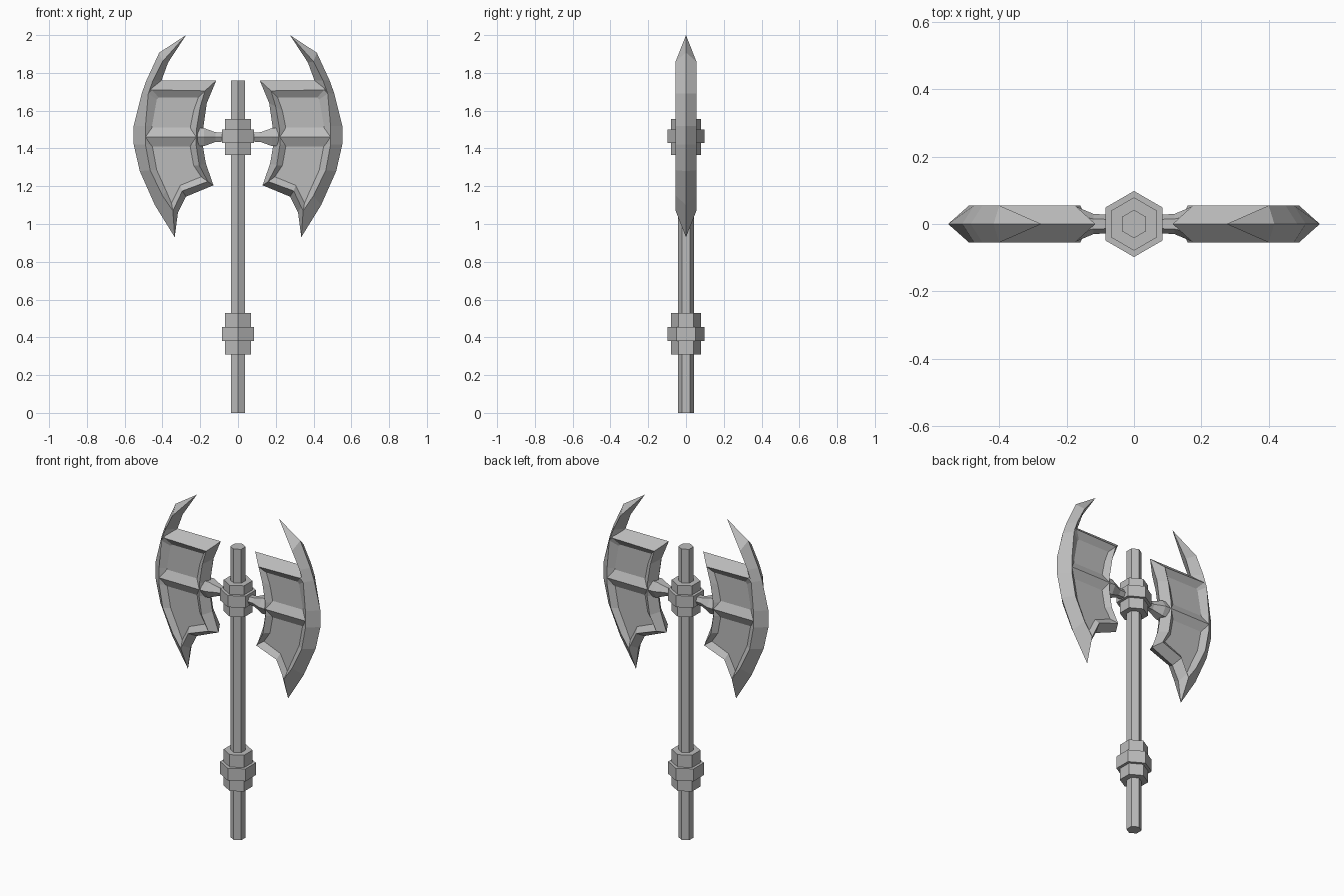
import bpy, bmesh
from math import sin, cos, pi

cube = bpy.data.objects.get("Cube")
if cube:
    bpy.data.objects.remove(cube, do_unlink=True)

steel = bpy.data.materials.new("grey_steel")
steel.use_nodes = True
GREY = (0.5, 0.5, 0.5, 1)
steel.diffuse_color = GREY
steel.node_tree.nodes["Principled BSDF"].inputs["Base Color"].default_value = GREY


def loft(name, rings, mirrored=False):
    """Bridge closed rings of points in order and cap both ends."""
    bm = bmesh.new()
    loops = [[bm.verts.new(p) for p in ring] for ring in rings]
    for a, b in zip(loops, loops[1:]):
        for i in range(len(a)):
            j = (i + 1) % len(a)
            bm.faces.new((a[i], a[j], b[j], b[i]))
    bm.faces.new(loops[0])
    bm.faces.new(loops[-1])
    bmesh.ops.remove_doubles(bm, verts=bm.verts, dist=0.0001)
    bmesh.ops.recalc_face_normals(bm, faces=bm.faces)
    mesh = bpy.data.meshes.new(name)
    bm.to_mesh(mesh)
    bm.free()
    mesh.materials.append(steel)
    obj = bpy.data.objects.new(name, mesh)
    bpy.context.collection.objects.link(obj)
    if mirrored:
        mod = obj.modifiers.new("mirror", 'MIRROR')
        mod.use_axis[0] = True
        mod.use_mirror_merge = False
    return obj


def hex_points(radius):
    """Hexagon with two corners on the depth axis."""
    return [(radius * sin(k * pi / 3), radius * cos(k * pi / 3)) for k in range(6)]


def upright(name, profile):
    return loft(name, [[(x, y, z) for x, y in hex_points(r)] for r, z in profile])


def collar(name, low, mid_low, mid_high, high):
    thin, wide = .079, .098
    upright(name, [(thin, low), (thin, mid_low), (wide, mid_low),
                   (wide, mid_high), (thin, mid_high), (thin, high)])


# Handle and its two stepped collars
upright("handle", [(.042, 0), (.042, 1.76)])
collar("grip_collar", .31, .38, .455, .53)
collar("head_collar", 1.365, 1.43, 1.5, 1.555)

# Flared arms joining the collar to the blades
HUB = 1.46
arm = [(.04, .028), (.085, .028), (.12, .03), (.18, .055), (.215, .055)]
loft("blade_arms", [[(x, y, HUB + z) for z, y in hex_points(r)] for x, r in arm], True)

# Blade body: sharp outline, raised ridge and recessed panel
RIDGE, PANEL = .055, .03
outline = [(.115, 1.76), (.165, 1.64), (.185, 1.5), (.187, 1.42), (.17, 1.32),
           (.13, 1.205), (.275, 1.145), (.318, 1.06), (.335, .93), (.44, 1.1),
           (.52, 1.28), (.552, 1.42), (.552, 1.52), (.51, 1.69), (.48, 1.76)]
ridge = [(.175, 1.705), (.2, 1.62), (.22, 1.5), (.222, 1.42), (.205, 1.31),
         (.16, 1.225), (.295, 1.175), (.335, 1.09), (.345, 1.07), (.4, 1.15),
         (.465, 1.285), (.49, 1.42), (.49, 1.52), (.475, 1.69), (.455, 1.71)]
panel = [(.21, 1.67), (.235, 1.6), (.255, 1.5), (.255, 1.42), (.235, 1.31),
         (.195, 1.25), (.305, 1.205), (.345, 1.125), (.352, 1.11), (.38, 1.175),
         (.43, 1.285), (.455, 1.42), (.455, 1.52), (.43, 1.66), (.42, 1.67)]
layers = [(panel, -PANEL), (ridge, -RIDGE), (outline, 0), (ridge, RIDGE), (panel, PANEL)]
loft("blades", [[(x, y, z) for x, z in pts] for pts, y in layers], True)


# Upper horns: diamond section running out to a point
def diamond(outer, crest, inner, depth=RIDGE):
    return [(outer[0], 0, outer[1]), (crest[0], -depth, crest[1]),
            (inner[0], 0, inner[1]), (crest[0], depth, crest[1])]


tip = (.275, 2)
loft("blade_horns", [
    diamond(outline[-2], ridge[-2], (.42, 1.69)),
    diamond((.485, 1.76), (.45, 1.76), (.405, 1.76)),
    diamond((.417, 1.907), (.4, 1.86), (.37, 1.855)),
    diamond(tip, tip, tip, 0)], True)

# Peaked bar crossing each panel, front and back
HALF = .05
section = [(-RIDGE, 0), (-PANEL, HALF), (PANEL, HALF),
           (RIDGE, 0), (PANEL, -HALF), (-PANEL, -HALF)]
loft("panel_bars", [[(x, y, HUB + z) for y, z in section] for x in (.222, .488)], True)
